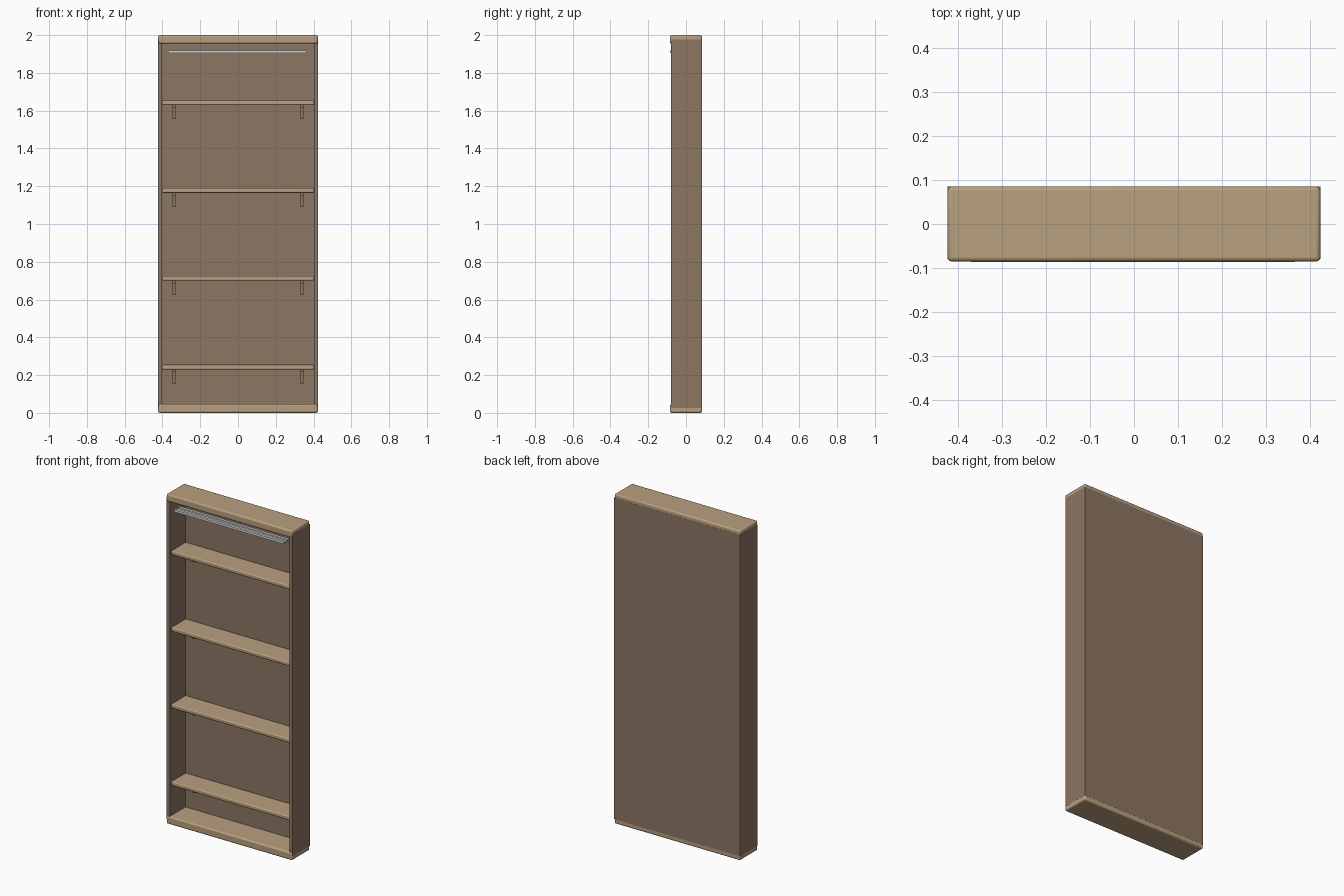
import bpy, bmesh, math

if "Cube" in bpy.data.objects:
    bpy.data.objects.remove(bpy.data.objects["Cube"])


def material(name, rgb):
    m = bpy.data.materials.new(name)
    m.diffuse_color = (*rgb, 1)
    m.use_nodes = True
    m.node_tree.nodes["Principled BSDF"].inputs["Base Color"].default_value = m.diffuse_color
    return m


TAN = material("light wood", (0.48, 0.35, 0.21))
BROWN = material("brown wood", (0.265, 0.18, 0.127))
WHITE = material("pale metal", (0.68, 0.70, 0.70))


def finish(name, bm, mat, bevel=0):
    bmesh.ops.recalc_face_normals(bm, faces=bm.faces)
    mesh = bpy.data.meshes.new(name)
    bm.to_mesh(mesh)
    bm.free()
    mesh.materials.append(mat)
    ob = bpy.data.objects.new(name, mesh)
    bpy.context.collection.objects.link(ob)
    if bevel:
        mod = ob.modifiers.new("rounded edges", 'BEVEL')
        mod.width, mod.segments = bevel, 3
        bpy.context.view_layer.objects.active = ob
        ob.select_set(True)
        bpy.ops.object.shade_smooth_by_angle(angle=math.radians(40))
        ob.select_set(False)
    return ob


def box(name, x, y, z, mat, bevel=0):
    bm = bmesh.new()
    bmesh.ops.create_cube(bm, size=1)
    for v in bm.verts:
        v.co = [(lo + hi) / 2 + c * (hi - lo) for c, (lo, hi) in zip(v.co, (x, y, z))]
    return finish(name, bm, mat, bevel)


def extrude_x(name, profile, x0, x1, mat):
    """Extrude a (y, z) outline along x."""
    bm = bmesh.new()
    face = bm.faces.new([bm.verts.new((x0, y, z)) for y, z in profile])
    new = bmesh.ops.extrude_face_region(bm, geom=[face])["geom"]
    for v in new:
        if isinstance(v, bmesh.types.BMVert):
            v.co.x = x1
    return finish(name, bm, mat)


# Rounded top and bottom boards
box("top_board", (-0.423, 0.423), (-0.085, 0.085), (1.955, 2.0), TAN, 0.009)
box("bottom_board", (-0.423, 0.423), (-0.085, 0.085), (0.0, 0.047), TAN, 0.009)

# Side panels and back panel, lapping over the board edges
for side, s in (("left", -1), ("right", 1)):
    box(side + "_side_panel", tuple(sorted((s * 0.402, s * 0.4235))),
        (-0.08, 0.08), (0.027, 1.977), BROWN)
box("back_panel", (-0.4235, 0.4235), (0.07, 0.0855), (0.027, 1.977), BROWN)

# Shelves, each on two L-shaped brackets
for i, z in enumerate((0.23, 0.70, 1.165, 1.63), 1):
    box(f"shelf_{i}", (-0.402, 0.402), (-0.07, 0.072), (z, z + 0.025), TAN, 0.006)
    outline = [(0.071, z), (0.071, z - 0.075), (0.056, z - 0.075),
               (0.056, z - 0.014), (0.0, z - 0.014), (0.0, z)]
    for side, s in (("left", -1), ("right", 1)):
        extrude_x(f"bracket_{i}_{side}", outline, s * 0.338 - 0.009, s * 0.338 + 0.009, BROWN)

# Grooved light bar below the top board
bar = [(-0.086, 1.906), (-0.03, 1.906), (-0.03, 1.919), (-0.046, 1.919), (-0.046, 1.911),
       (-0.070, 1.911), (-0.070, 1.919), (-0.086, 1.919)]
extrude_x("light_bar", bar, -0.37, 0.365, WHITE)
